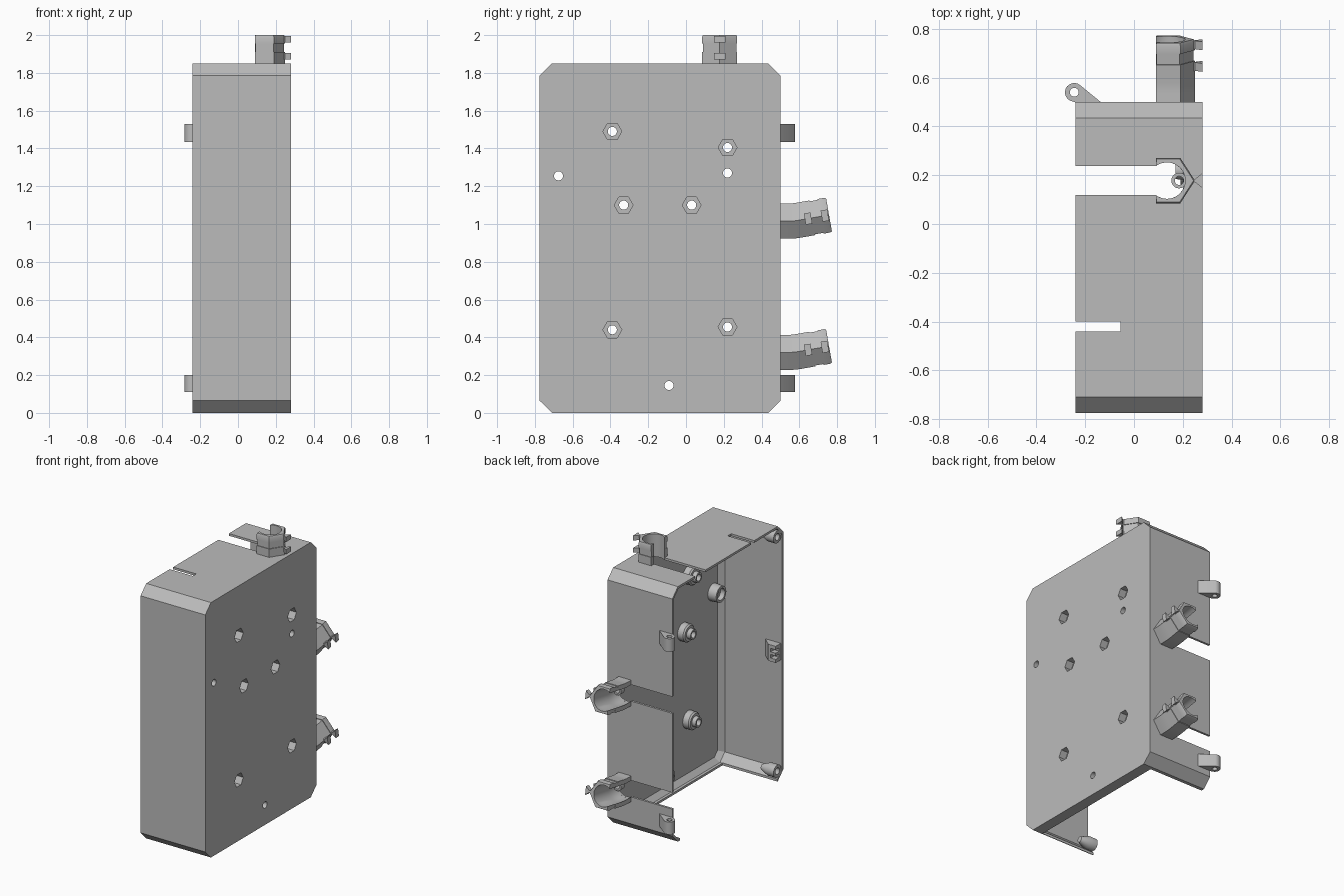
import bpy, bmesh
from math import sin, cos, pi, radians
from mathutils import Vector

if "Cube" in bpy.data.objects:
    bpy.data.objects.remove(bpy.data.objects["Cube"])

grey = bpy.data.materials.new("plastic grey")
grey.use_nodes = True
colour = (0.5, 0.5, 0.5, 1)
grey.diffuse_color = colour
grey.node_tree.nodes["Principled BSDF"].inputs["Base Color"].default_value = colour


def loft(name, rings):
    """Closed solid through rings of equal point count."""
    bm = bmesh.new()
    loops = [[bm.verts.new(p) for p in ring] for ring in rings]
    n = len(loops[0])
    for a, b in zip(loops, loops[1:]):
        for i in range(n):
            j = (i + 1) % n
            bm.faces.new((a[i], a[j], b[j], b[i]))
    bm.faces.new(loops[0][::-1])
    bm.faces.new(loops[-1])
    bmesh.ops.recalc_face_normals(bm, faces=bm.faces)
    mesh = bpy.data.meshes.new(name)
    bm.to_mesh(mesh)
    bm.free()
    mesh.materials.append(grey)
    ob = bpy.data.objects.new(name, mesh)
    bpy.context.scene.collection.objects.link(ob)
    return ob


def box(name, lo, hi):
    (x0, y0, z0), (x1, y1, z1) = lo, hi
    return loft(name, [[(x0, y0, z), (x1, y0, z), (x1, y1, z), (x0, y1, z)] for z in (z0, z1)])


def rod(name, axis, a, b, stations, sides=24):
    """Turned solid along an axis: stations are (position, radius)."""
    rings = []
    for t, r in stations:
        ring = []
        for i in range(sides):
            u, v = a + r * cos(2 * pi * i / sides), b + r * sin(2 * pi * i / sides)
            ring.append({"x": (t, u, v), "y": (u, t, v), "z": (u, v, t)}[axis])
        rings.append(ring)
    return loft(name, rings)


def cut(ob, cutters):
    bpy.context.view_layer.objects.active = ob
    for c in cutters:
        mod = ob.modifiers.new("cut", "BOOLEAN")
        mod.operation, mod.solver, mod.object = "DIFFERENCE", "EXACT", c
        bpy.ops.object.modifier_apply(modifier=mod.name)
        bpy.data.objects.remove(c)
    return ob


# Case outline with chamfered corners, inset by d
Y0, Y1, TOP, C = -0.775, 0.5, 1.85, 0.065
OPEN, BASE = -0.24, 0.28


def outline(x, d):
    y0, y1, z0, z1 = Y0 + d, Y1 - d, d, TOP - d
    c = C - 0.586 * d
    return [(x, y0 + c, z0), (x, y1 - c, z0), (x, y1, z0 + c), (x, y1, z1 - c),
            (x, y1 - c, z1), (x, y0 + c, z1), (x, y0, z1 - c), (x, y0, z0 + c)]


BOLTS = [(-0.39, 1.49), (0.22, 1.405), (-0.33, 1.10), (0.03, 1.10), (-0.39, 0.44), (0.22, 0.455)]
SCREWS = [(-0.675, 1.255), (0.22, 1.27), (-0.09, 0.145)]
CLIP_Z = (1.015, 0.32)
TOP_Y, BORE_X, BORE_R, HALF = 0.178, 0.135, 0.075, 0.06

case = loft("case", [outline(OPEN, 0), outline(BASE, 0)])
cutters = [
    loft("cavity", [outline(OPEN - 0.1, 0.016), outline(0.22, 0.016), outline(0.255, 0.05)]),
    box("bottom_opening", (OPEN - 0.1, -0.705, -0.1), (0.2, 0.41, 0.04)),
    box("top_notch", (OPEN - 0.1, -0.44, 1.8), (-0.055, -0.4, 1.9)),
    box("top_slot", (OPEN - 0.1, TOP_Y - HALF, 1.8), (BORE_X, TOP_Y + HALF, 1.9)),
    rod("top_bore", "z", BORE_X, TOP_Y, [(1.8, BORE_R), (1.9, BORE_R)]),
]
for z in CLIP_Z:
    cutters.append(box("back_slot", (OPEN - 0.1, 0.46, z - HALF), (BORE_X, 0.55, z + HALF)))
    cutters.append(rod("back_bore", "y", BORE_X, z, [(0.46, BORE_R), (0.55, BORE_R)]))
for y, z in BOLTS + SCREWS:
    cutters.append(rod("hole", "x", y, z, [(0.1, 0.024), (0.4, 0.024)]))
for y, z in BOLTS:
    cutters.append(rod("nut_pocket", "x", y, z, [(0.235, 0.05), (0.4, 0.05)], 6))
cut(case, cutters)

smooth = []
# Bolt standoffs and screw collars on the inside of the base
for y, z in BOLTS:
    post = rod("bolt_standoff", "x", y, z,
               [(0.258, 0.064), (0.21, 0.064), (0.2, 0.055), (0.2, 0.038), (0.17, 0.036)])
    smooth.append(cut(post, [rod("hole", "x", y, z, [(0.1, 0.024), (0.4, 0.024)]),
                             rod("pocket", "x", y, z, [(0.225, 0.05), (0.4, 0.05)], 6)]))
for y, z in SCREWS:
    post = rod("screw_collar", "x", y, z, [(0.258, 0.062), (0.19, 0.058)])
    smooth.append(cut(post, [rod("hole", "x", y, z, [(0.1, 0.024), (0.4, 0.024)]),
                             rod("counterbore", "x", y, z, [(0.1, 0.042), (0.225, 0.042)])]))

# Cable clip section: pointed back, round bore, open toward the open side
arc = [radians(-127 + 254 * i / 20) for i in range(21)]
OUTER = [(0.09, 0.093), (0.19, 0.093), (0.25, 0), (0.19, -0.093), (0.09, -0.093)]
BORE = [(BORE_X + BORE_R * cos(a), BORE_R * sin(a)) for a in arc]
TAB = [(0.235, -0.012), (0.25, -0.006), (0.28, -0.03), (0.28, 0.03), (0.25, 0.006), (0.235, 0.012)]


def sweep(name, stations, shape, frame):
    """Sweep along a path; stations are (distance, outer scale)."""
    rings = []
    for t, s in stations:
        p, side = frame(t)
        pts = [(BORE_X + (x - BORE_X) * s, v * s) for x, v in shape]
        if shape is OUTER:
            pts += BORE
        rings.append([Vector((x, 0, 0)) + p + side * v for x, v in pts])
    return loft(name, rings)


def top_frame(t):
    return Vector((0, TOP_Y, 1.835 + t)), Vector((0, 1, 0))


def back_frame(z):
    def frame(t):
        # straight root, short bend, then a raised straight end
        a, y, h, step = 0.0, 0.485, z, 0.005
        for i in range(round(t / step)):
            a = radians(10) * min(1, max(0, (i * step - 0.05) / 0.06))
            y, h = y + step * cos(a), h + step * sin(a)
        return Vector((0, y, h)), Vector((0, -sin(a), cos(a)))
    return frame


def clip(name, frame, root, length):
    g0, g1 = length - 0.09, length - 0.045
    body = [(t, 1) for t in root] + [(g0, 1), (g0, 0.95), (g1, 0.95), (g1, 1),
                                    (length - 0.01, 1), (length, 0.95)]
    smooth.append(sweep(name, body, OUTER, frame))
    for t in (g0 - 0.04, g1 + 0.005):
        sweep(name + "_tie_tab", [(t, 1), (t + 0.035, 1)], TAB, frame)


clip("top_clip", top_frame, [0], 0.165)
for z in CLIP_Z:
    clip("back_clip", back_frame(z), [0, 0.05, 0.07, 0.09, 0.11], 0.275)

# Small guide rings seated against the bores
for axis, a, b, lo in [("z", 0.185, TOP_Y, 1.835)] + [("y", 0.185, z, 0.485) for z in CLIP_Z]:
    ring = rod("guide_ring", axis, a, b, [(lo, 0.032), (lo + 0.04, 0.032)])
    smooth.append(cut(ring, [rod("hole", axis, a, b, [(lo - 0.1, 0.018), (lo + 0.1, 0.018)])]))

# Hinge knuckles on the back wall
HX, HY, HR = -0.245, 0.54, 0.038
knuckle = [(-0.13, 0.495)] + [(HX + HR * cos(radians(a)), HY + HR * sin(radians(a)))
                              for a in range(55, 271, 12)] + [(-0.23, 0.495)]
for z0, z1 in ((1.435, 1.53), (0.11, 0.2)):
    hinge = loft("hinge_knuckle", [[(x, y, z) for x, y in knuckle] for z in (z0, z1)])
    smooth.append(cut(hinge, [rod("pin_hole", "z", HX, HY, [(z0 - 0.1, 0.018), (z1 + 0.1, 0.018)])]))

# Tapered screw posts in the front corners
for z in (0.075, TOP - 0.075):
    post = rod("corner_post", "x", -0.705, z, [(OPEN, 0.045), (-0.18, 0.045), (-0.12, 0.02)])
    smooth.append(cut(post, [rod("hole", "x", -0.705, z, [(-0.3, 0.024), (-0.15, 0.024)])]))

# Latch wedge in the middle of the front wall
wedge = [(OPEN + 0.01, -0.765), (OPEN + 0.01, -0.7), (-0.17, -0.7), (-0.1, -0.765)]
latch = loft("front_latch", [[(x, y, z) for x, y in wedge] for z in (0.86, 0.98)])
cut(latch, [box("slot", (-0.3, -0.74, z), (-0.19, -0.6, z + 0.025)) for z in (0.885, 0.93)])

# Rounded parts are smooth, edges stay sharp
bpy.ops.object.select_all(action="DESELECT")
for ob in smooth:
    ob.select_set(True)
bpy.context.view_layer.objects.active = smooth[0]
bpy.ops.object.shade_smooth_by_angle(angle=radians(30))
